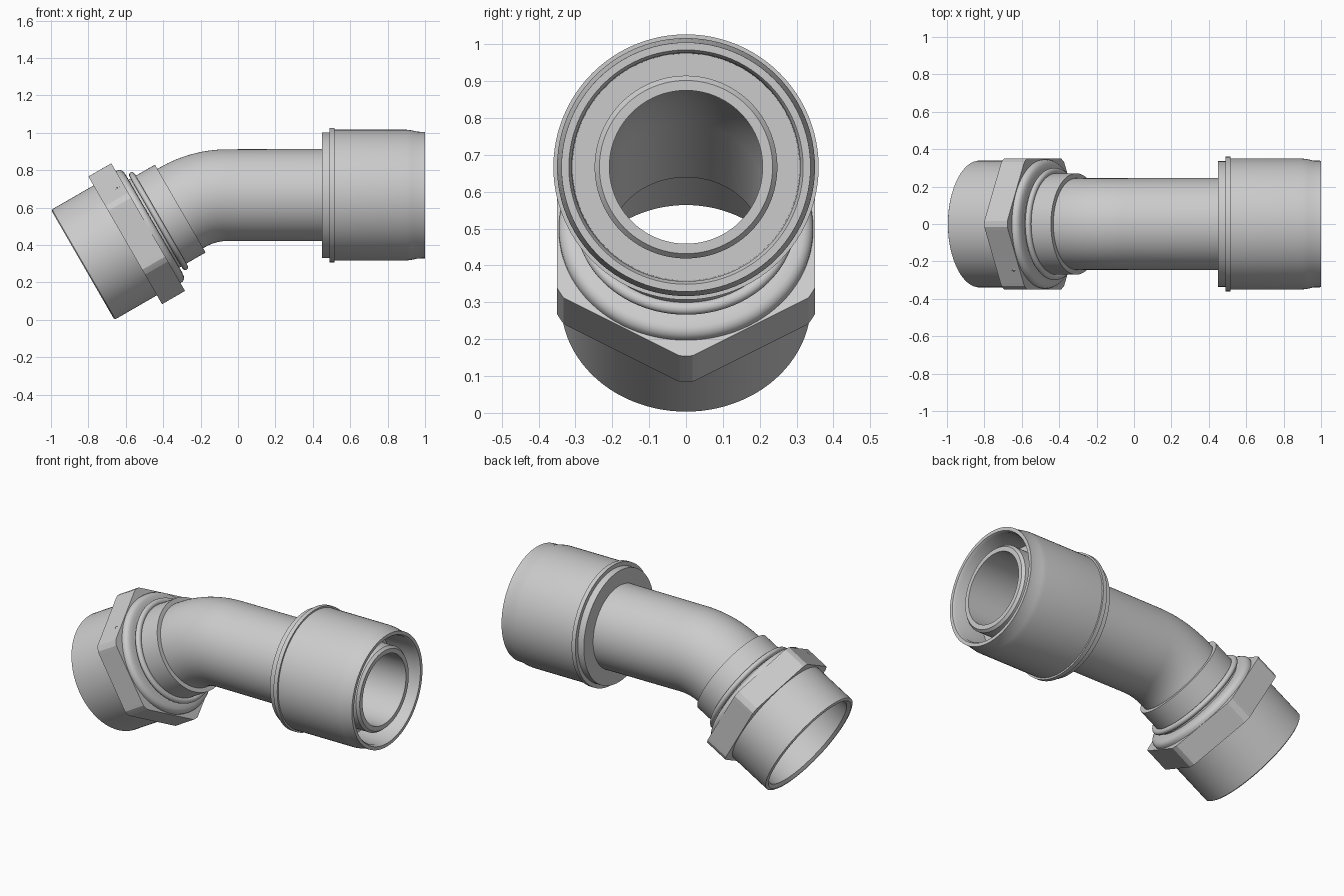
import bpy, bmesh
from math import sin, cos, tan, pi, radians
from mathutils import Vector

if "Cube" in bpy.data.objects:
    bpy.data.objects.remove(bpy.data.objects["Cube"])

TILT = radians(30)
MOUTH = Vector((-0.83, 0, 0.294))     # centre of the tilted opening
AXIS_Z = 0.667                        # height of the straight pipe


def tilted(u):
    return MOUTH + Vector((cos(TILT), 0, sin(TILT))) * u


def straight(x):
    return Vector((x, 0, AXIS_Z))


def loft(name, rings, seg=96, shape=None, smooth=True):
    """Skin a closed loop of rings (centre, tilt, radius)."""
    bm = bmesh.new()
    loops = []
    for c, a, r in rings:
        up = Vector((-sin(a), 0, cos(a)))
        loop = []
        for i in range(seg):
            t = 2 * pi * i / seg
            rr = shape(r, t) if shape else r
            loop.append(bm.verts.new(c + up * rr * cos(t) + Vector((0, rr * sin(t), 0))))
        loops.append(loop)
    for k, a in enumerate(loops):
        b = loops[(k + 1) % len(loops)]
        for i in range(seg):
            j = (i + 1) % seg
            bm.faces.new((a[i], a[j], b[j], b[i]))
    return finish(name, bm, smooth)


def finish(name, bm, smooth):
    bmesh.ops.recalc_face_normals(bm, faces=bm.faces)
    me = bpy.data.meshes.new(name)
    bm.to_mesh(me)
    bm.free()
    ob = bpy.data.objects.new(name, me)
    bpy.context.collection.objects.link(ob)
    if smooth:
        bpy.ops.object.select_all(action='DESELECT')
        ob.select_set(True)
        bpy.context.view_layer.objects.active = ob
        bpy.ops.object.shade_smooth_by_angle(angle=radians(28))
    return ob


def turned(name, profile, place, tilt, **kw):
    return loft(name, [(place(u), tilt, r) for u, r in profile], **kw)


# Bent tube: outer wall forward, inner wall back
corner_u = (AXIS_Z - MOUTH.z) / sin(TILT)
corner_x = tilted(corner_u).x
T = 0.13
R = T / tan(TILT / 2)
bend = []
for i in range(17):
    a = TILT * (1 - i / 16)
    bend.append((Vector((corner_x + T - R * sin(a), 0, AXIS_Z - R + R * cos(a))), a))
outer = ([(tilted(0.33), TILT, 0.242)] + [(p, a, 0.245) for p, a in bend]
         + [(straight(0.965), 0, 0.248), (straight(0.98), 0, 0.235)])
inner = ([(straight(0.98), 0, 0.208)] + [(p, a, 0.208) for p, a in reversed(bend)]
         + [(tilted(0.33), TILT, 0.208)])
loft("bent_tube", outer + inner)

# Crimp collar on the straight end, with flange and deep recess
turned("end_collar", [
    (0.45, 0.235), (0.45, 0.336), (0.49, 0.336), (0.49, 0.360), (0.515, 0.360),
    (0.515, 0.350), (0.90, 0.350), (0.93, 0.346), (0.96, 0.339), (1.0, 0.338),
    (1.0, 0.318), (0.985, 0.310), (0.80, 0.308), (0.80, 0.235)], straight, 0)

# Round nut body with open bore on the tilted end
turned("nut_body", [
    (0, 0.330), (0.006, 0.339), (0.41, 0.339), (0.41, 0.23), (0.33, 0.23),
    (0.30, 0.303), (0.015, 0.303), (0, 0.322)], tilted, TILT)


# Hexagon with slightly clipped corners
def hexagon(r, t):
    if r < 0.35:
        return r
    d = (t % (pi / 3)) - pi / 6
    return min(r, 0.35 / cos(d))


turned("nut_hexagon", [(0.262, 0.325), (0.262, 0.394), (0.404, 0.394), (0.404, 0.325)],
       tilted, TILT, seg=144, shape=hexagon, smooth=False)

# Rounded shoulder and retaining ring behind the nut
turned("nut_shoulder", [
    (0.40, 0.24), (0.40, 0.345), (0.415, 0.345), (0.425, 0.341), (0.433, 0.333),
    (0.438, 0.322), (0.44, 0.30), (0.44, 0.24)], tilted, TILT)
ring = [(0.468 + 0.016 * cos(k * pi / 8), 0.282 + 0.018 * sin(k * pi / 8)) for k in range(16)]
turned("retaining_ring", ring, tilted, TILT)

# Plain sleeve at the start of the bend
turned("tube_sleeve", [(0.43, 0.235), (0.43, 0.271), (0.602, 0.271), (0.602, 0.235)],
       tilted, TILT)

# Small diamond mark on the upper front flat of the hexagon
up = Vector((-sin(TILT), 0, cos(TILT)))
side = Vector((0, -1, 0))
along = Vector((cos(TILT), 0, sin(TILT)))
normal = up * cos(pi / 6) + side * sin(pi / 6)
across = side * cos(pi / 6) - up * sin(pi / 6)
centre = tilted(0.366) + normal * 0.35 + across * 0.081
bm = bmesh.new()
rim = [bm.verts.new(centre - normal * 0.002 + d) for d in
       (along * 0.02, across * 0.02, along * -0.02, across * -0.02)]
tip = bm.verts.new(centre + normal * 0.006)
bm.faces.new(rim)
for i in range(4):
    bm.faces.new((rim[i], rim[(i + 1) % 4], tip))
finish("nut_mark", bm, False)
